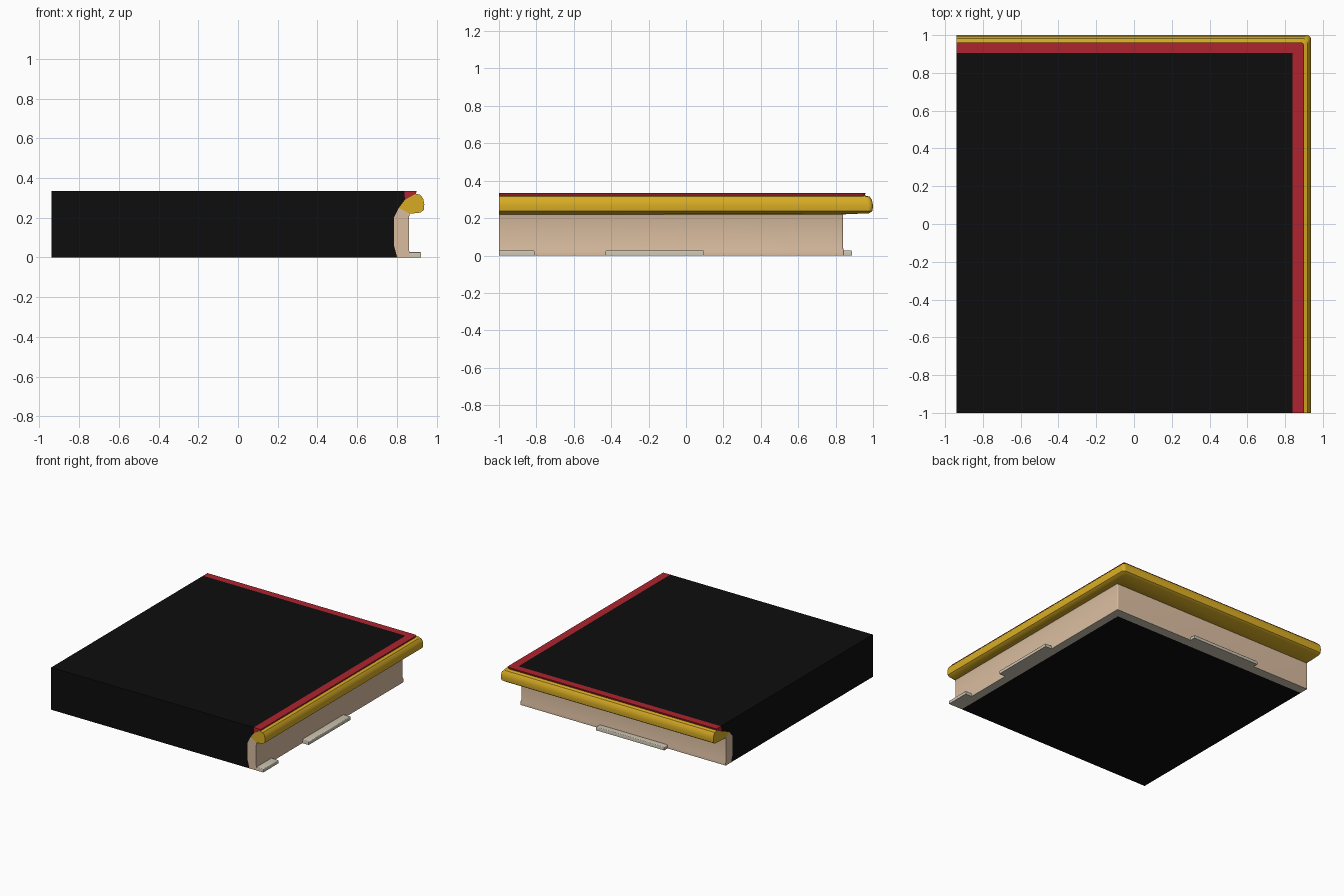
import bpy, bmesh, math

if "Cube" in bpy.data.objects:
    bpy.data.objects.remove(bpy.data.objects["Cube"])

LEFT, FRONT = -0.94, -1.0


def material(name, rgb):
    m = bpy.data.materials.new(name)
    m.diffuse_color = (*rgb, 1)
    m.use_nodes = True
    m.node_tree.nodes["Principled BSDF"].inputs["Base Color"].default_value = m.diffuse_color
    return m


BLACK = material("black", (0.004, 0.004, 0.004))
RED = material("red", (0.42, 0.017, 0.028))
GOLD = material("gold", (0.68, 0.41, 0.018))
CREAM = material("cream", (0.69, 0.50, 0.345))
GREY = material("warm grey", (0.60, 0.55, 0.44))


def finish(bm, name, mat, smooth=True):
    bmesh.ops.recalc_face_normals(bm, faces=bm.faces)
    me = bpy.data.meshes.new(name)
    bm.to_mesh(me)
    bm.free()
    me.materials.append(mat)
    ob = bpy.data.objects.new(name, me)
    bpy.context.collection.objects.link(ob)
    if smooth:
        bpy.ops.object.select_all(action='DESELECT')
        ob.select_set(True)
        bpy.context.view_layer.objects.active = ob
        bpy.ops.object.shade_smooth_by_angle(angle=math.radians(35))
    return ob


def corner_path(x, y, r):
    """Run along the right edge, around the corner, then along the back."""
    pts = [(x, FRONT)]
    for k in range(7):
        a = math.radians(15 * k)
        pts.append((x - r + r * math.cos(a), y - r + r * math.sin(a)))
    return pts + [(LEFT, y)]


def sweep(name, profile, mat, r):
    """profile: (x on the right side, y on the back side, z)."""
    bm = bmesh.new()
    rows = [[bm.verts.new((px, py, z)) for px, py in corner_path(x, y, r)]
            for x, y, z in profile]
    n = len(rows)
    for i in range(n):
        a, b = rows[i], rows[(i + 1) % n]
        for j in range(len(a) - 1):
            bm.faces.new((a[j], a[j + 1], b[j + 1], b[j]))
    bm.faces.new([row[0] for row in rows])
    bm.faces.new([row[-1] for row in rows])
    return finish(bm, name, mat)


# Black core, stepped to meet the inside of the trim
core = [(0.80, 0.77, 0), (0.795, 0.77, 0.025), (0.785, 0.757, 0.06),
        (0.785, 0.757, 0.20), (0.81, 0.80, 0.25), (0.84, 0.895, 0.29),
        (0.838, 0.904, 0.335)]
bm = bmesh.new()
rings = [[bm.verts.new(p) for p in ((LEFT, FRONT, z), (x, FRONT, z), (x, y, z), (LEFT, y, z))]
         for x, y, z in core]
for a, b in zip(rings, rings[1:]):
    for j in range(4):
        k = (j + 1) % 4
        bm.faces.new((a[j], a[k], b[k], b[j]))
bm.faces.new(rings[0])
bm.faces.new(rings[-1])
finish(bm, "black_core", BLACK, smooth=False)

# Red top border
sweep("red_border", [(0.838, 0.904, 0.335), (0.90, 0.96, 0.335),
                     (0.895, 0.956, 0.321), (0.84, 0.895, 0.29)], RED, 0.015)

# Gold rounded moulding
sweep("gold_moulding", [(0.84, 0.895, 0.29), (0.895, 0.956, 0.321), (0.918, 0.982, 0.315),
                        (0.932, 0.994, 0.297), (0.938, 1.0, 0.268), (0.935, 0.997, 0.238),
                        (0.918, 0.98, 0.226), (0.865, 0.84, 0.22), (0.81, 0.80, 0.25)],
      GOLD, 0.025)

# Cream wall below the moulding
sweep("cream_wall", [(0.865, 0.84, 0.22), (0.86, 0.84, 0.20), (0.86, 0.84, 0.04),
                     (0.866, 0.845, 0.02), (0.866, 0.845, 0.003), (0.80, 0.77, 0.003),
                     (0.795, 0.77, 0.025), (0.785, 0.757, 0.06), (0.785, 0.757, 0.20),
                     (0.81, 0.80, 0.25)], CREAM, 0.008)

# Grey strip under the wall
sweep("base_strip", [(0.866, 0.845, 0.003), (0.866, 0.845, 0),
                     (0.80, 0.77, 0), (0.80, 0.77, 0.003)], GREY, 0.008)


# Grey foot tabs
def tab(name, x0, x1, y0, y1):
    bm = bmesh.new()
    bmesh.ops.create_cube(bm, size=1)
    for v in bm.verts:
        v.co = (x1 if v.co.x > 0 else x0, y1 if v.co.y > 0 else y0,
                0.028 if v.co.z > 0 else 0)
    top = [e for e in bm.edges if all(v.co.z > 0.01 for v in e.verts)]
    bmesh.ops.bevel(bm, geom=top, offset=0.008, segments=3, affect='EDGES', profile=0.5)
    finish(bm, name, GREY)


tab("right_tab_front", 0.85, 0.922, FRONT, -0.81)
tab("right_tab_middle", 0.85, 0.922, -0.43, 0.095)
tab("back_tab", -0.43, 0.17, 0.83, 0.887)
